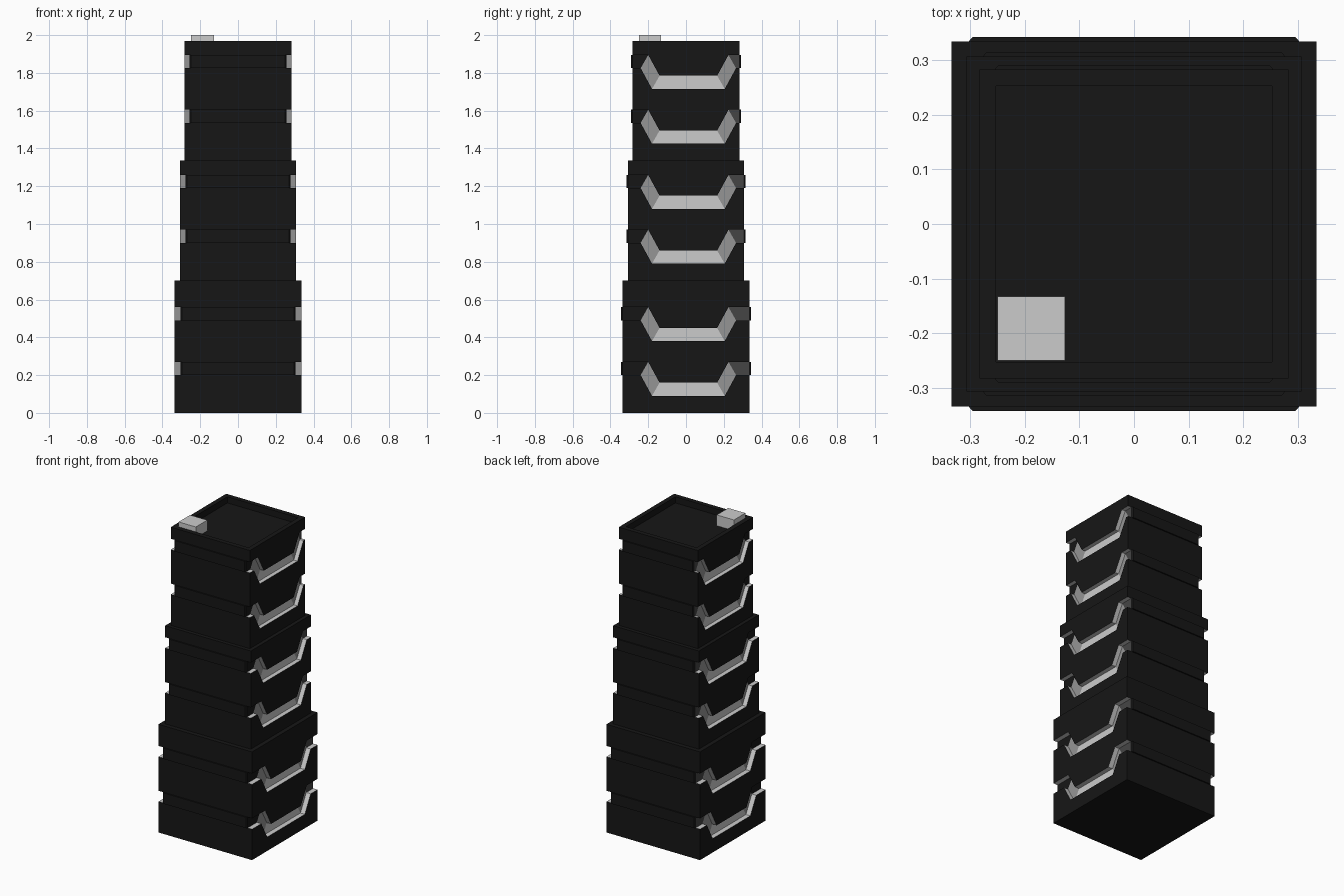
import bpy, bmesh

if "Cube" in bpy.data.objects:
    bpy.data.objects.remove(bpy.data.objects["Cube"])


def material(name, v):
    m = bpy.data.materials.new(name)
    m.diffuse_color = (v, v, v, 1)
    m.use_nodes = True
    m.node_tree.nodes["Principled BSDF"].inputs["Base Color"].default_value = m.diffuse_color
    return m


MATS = [material("black", 0.008), material("light_grey", 0.8),
        material("mid_grey", 0.3), material("dark_grey", 0.06)]


def finish(bm, name):
    bmesh.ops.recalc_face_normals(bm, faces=bm.faces)
    me = bpy.data.meshes.new(name)
    bm.to_mesh(me)
    bm.free()
    for m in MATS:
        me.materials.append(m)
    ob = bpy.data.objects.new(name, me)
    bpy.context.collection.objects.link(ob)
    return ob


def box(name, x0, x1, y0, y1, z0, z1, mat=0):
    bm = bmesh.new()
    bmesh.ops.create_cube(bm, size=1)
    for v in bm.verts:
        v.co = [a + (c + 0.5) * (b - a) for c, a, b in
                zip(v.co, (x0, y0, z0), (x1, y1, z1))]
    for f in bm.faces:
        f.material_index = mat
    return finish(bm, name)


# Handle groove: lower and upper edge (y, z) relative to the groove's base height
LOWER = [(-0.45, 0), (-0.24, 0), (-0.18, -0.11), (0.205, -0.11), (0.265, 0), (0.45, 0)]
UPPER = [(-0.45, 0.07), (-0.20, 0.07), (-0.14, -0.04), (0.165, -0.04), (0.225, 0.07), (0.45, 0.07)]
FLOOR = [0, 2, 1, 2, 3]


def groove_cutter(name, side, x_in, z):
    bm = bmesh.new()

    def row(x, pts):
        return [bm.verts.new((side * x, y, z + h)) for y, h in pts]

    il, iu, ol, ou = (row(x, p) for x in (x_in, 0.4) for p in (LOWER, UPPER))
    for i in range(5):
        for a, b, mat in ((il, iu, FLOOR[i]), (ol, ou, 1), (il, ol, 1), (iu, ou, 1)):
            bm.faces.new((a[i], a[i + 1], b[i + 1], b[i])).material_index = mat
    for i in (0, 5):
        bm.faces.new((il[i], ol[i], ou[i], iu[i]))
    return finish(bm, name)


def cut(ob, cutter):
    mod = ob.modifiers.new("cut", "BOOLEAN")
    mod.operation = "DIFFERENCE"
    mod.solver = "EXACT"
    mod.object = cutter
    cutter.hide_render = True
    cutter.hide_set(True)


def front_bar(name, w, y, z, side):
    # shallow bar with chamfered ends
    bm = bmesh.new()
    pts = [(-w, y), (-w + 0.007, y + 0.008), (w - 0.007, y + 0.008), (w, y)]
    lo = [bm.verts.new((px, side * py, z)) for px, py in pts]
    f = bm.faces.new(lo)
    r = bmesh.ops.extrude_face_region(bm, geom=[f])
    for v in r["geom"]:
        if isinstance(v, bmesh.types.BMVert):
            v.co.z += 0.07
    return finish(bm, name)


# Three stacked tiers, each with two handle grooves per side
tiers = [("lower", 0.335, 0.0, 0.70), ("middle", 0.307, 0.70, 1.335), ("upper", 0.283, 1.335, 1.97)]
for label, w, z0, z1 in tiers:
    inner = w * 0.905
    tier = box(label + "_tier", -w, w, -w, w, z0, z1)
    for n, dz in enumerate((0.20, 0.49)):
        for s in (-1, 1):
            cut(tier, groove_cutter(f"{label}_groove_cutter_{n}_{s}", s, inner, z0 + dz))
            front_bar(f"{label}_bar_{n}_{s}", inner, w, z0 + dz, s)

# Shallow recess in the top
r = 0.253
cut(tier, box("top_recess_cutter", -r, r, -r, r, 1.93, 2.1))

# Grey block resting in the recess
block = box("top_block", -0.25, -0.127, -0.25, -0.133, 1.93, 2.0, 1)
